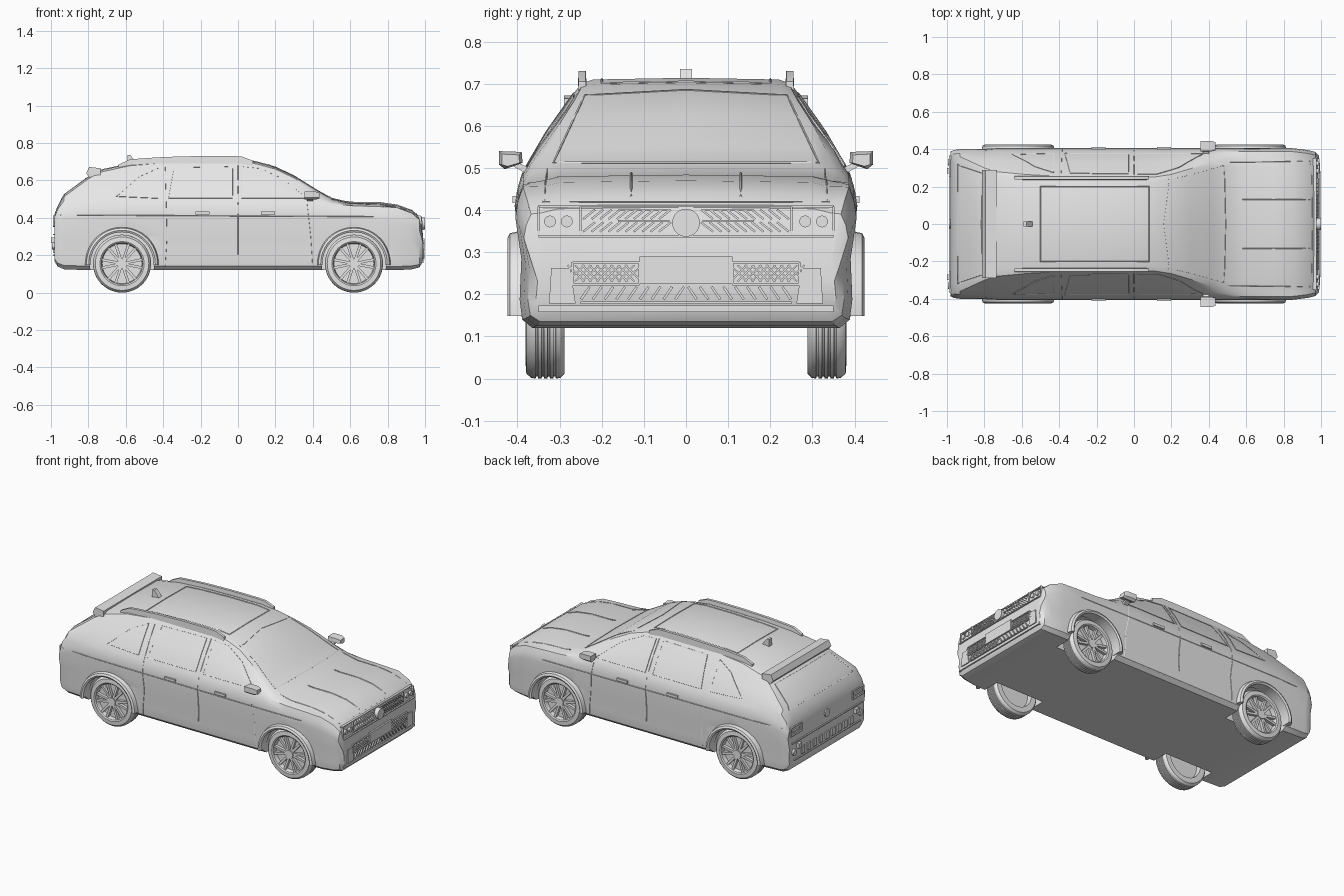
import bpy, bmesh, math
from mathutils import Vector, Matrix
from mathutils.bvhtree import BVHTree

if "Cube" in bpy.data.objects:
    bpy.data.objects.remove(bpy.data.objects["Cube"])

grey = bpy.data.materials.new("plain_grey")
grey.use_nodes = True
grey.diffuse_color = (0.8, 0.8, 0.8, 1)
grey.node_tree.nodes["Principled BSDF"].inputs["Base Color"].default_value = (0.8, 0.8, 0.8, 1)
parts = []


def add_object(name, mesh):
    obj = bpy.data.objects.new(name, mesh)
    bpy.context.scene.collection.objects.link(obj)
    mesh.materials.clear()
    mesh.materials.append(grey)
    parts.append(obj)
    return obj


def from_bmesh(name, bm):
    bmesh.ops.recalc_face_normals(bm, faces=bm.faces)
    mesh = bpy.data.meshes.new(name)
    bm.to_mesh(mesh)
    bm.free()
    return add_object(name, mesh)


def loft(name, rings, closed=False):
    """Skin a list of equal rings; cap the ends unless the loft is closed."""
    bm = bmesh.new()
    rows = [[bm.verts.new(p) for p in ring] for ring in rings]
    n = len(rows[0])
    pairs = list(zip(rows, rows[1:])) + ([(rows[-1], rows[0])] if closed else [])
    for a, b in pairs:
        for i in range(n):
            j = (i + 1) % n
            bm.faces.new((a[i], a[j], b[j], b[i]))
    if not closed:
        bm.faces.new(rows[0])
        bm.faces.new(rows[-1])
    return from_bmesh(name, bm)


def boxes(name, specs):
    """Each spec is (centre, size) or (centre, size, roll about x)."""
    bm = bmesh.new()
    for centre, size, *roll in specs:
        turn = Matrix.Rotation(roll[0] if roll else 0, 4, 'X')
        bmesh.ops.create_cube(bm, size=1, matrix=Matrix.Translation(centre) @ turn @ Matrix.Diagonal((*size, 1)))
    return from_bmesh(name, bm)


def cylinder(name, centre, radius, depth, axis, sides=32):
    bm = bmesh.new()
    turn = Matrix.Rotation(math.pi / 2, 4, 'Y' if axis == 'X' else 'X')
    bmesh.ops.create_cone(bm, cap_ends=True, segments=sides, radius1=radius, radius2=radius,
                          depth=depth, matrix=Matrix.Translation(centre) @ turn)
    return from_bmesh(name, bm)


# Body shell: x, floor, half width, belt height, top height, top half width
stations = [
    (-.982, .17, .385, .40, .415, .36), (-.965, .14, .395, .44, .46, .36),
    (-.93, .125, .40, .47, .525, .36), (-.80, .12, .40, .485, .62, .30),
    (-.74, .12, .405, .49, .655, .28), (-.58, .12, .405, .49, .69, .265),
    (-.4, .12, .405, .49, .705, .255), (-.2, .12, .405, .49, .712, .25),
    (0, .12, .405, .49, .712, .25), (.1, .12, .405, .49, .70, .25),
    (.2, .12, .405, .49, .672, .265), (.3, .12, .405, .49, .625, .295),
    (.42, .12, .405, .485, .55, .335), (.5, .12, .405, .475, .505, .35),
    (.6, .12, .405, .465, .482, .35), (.75, .12, .405, .46, .482, .34),
    (.85, .12, .405, .455, .468, .34), (.93, .125, .395, .425, .44, .34),
    (.97, .135, .385, .39, .405, .345), (.988, .165, .365, .30, .315, .34)]
side_profile = [(.9, 0), (.96, .06), (.975, .2), (.965, .49), (1, .78), (.985, .9), (.955, 1)]


def section(x, floor, w, belt, top, wt):
    half = [(0, floor)] + [(w * a, floor + (belt - floor) * f) for a, f in side_profile]
    half += [((w * .955 + wt) / 2 + .006, (belt + top - .012) / 2), (wt, top - .012),
             (wt * .88, top - .002), (0, top + .002)]
    ring = half + [(-y, z) for y, z in reversed(half[1:-1])]
    return [(x, y, z) for y, z in ring]


body = loft("body_shell", [section(*s) for s in stations])
surface = BVHTree.FromPolygons([v.co.copy() for v in body.data.vertices],
                               [list(p.vertices) for p in body.data.polygons])


def project(point, direction):
    d = Vector(direction)
    hit = surface.ray_cast(Vector(point) - d * 3, d)[0]
    return hit if hit else Vector(point)


def seam(name, points, direction, loop=False, thick=.003):
    """A thin line laid on the body, projected along a direction."""
    pts = [Vector(p) for p in points]
    ends = pts[1:] + ([pts[0]] if loop else [])
    path = [a.lerp(b, i / 8) for a, b in zip(pts, ends) for i in range(8)]
    if not loop:
        path.append(pts[-1])
    curve = bpy.data.curves.new(name, 'CURVE')
    curve.dimensions = '3D'
    curve.bevel_depth = thick
    curve.bevel_resolution = 0
    line = curve.splines.new('POLY')
    line.points.add(len(path) - 1)
    for target, p in zip(line.points, path):
        target.co = (*project(p, direction), 1)
    line.use_cyclic_u = loop
    temp = bpy.data.objects.new(name, curve)
    mesh = bpy.data.meshes.new_from_object(temp)
    bpy.data.objects.remove(temp)
    add_object(name, mesh)


# Wheel wells
wheel_x, wheel_r = .62, .155
cutters = []
for x in (-wheel_x, wheel_x):
    for s in (-1, 1):
        c = cylinder("well_cutter", (x, s * .38, wheel_r), .172, .24, 'Y', 40)
        c.hide_render = True
        cutters.append(c)
        mod = body.modifiers.new("well", 'BOOLEAN')
        mod.operation = 'DIFFERENCE'
        mod.solver = 'EXACT'
        mod.object = c
graph = bpy.context.evaluated_depsgraph_get()
cut_mesh = bpy.data.meshes.new_from_object(body.evaluated_get(graph))
body.modifiers.clear()
body.data = cut_mesh
for c in cutters:
    parts.remove(c)
    bpy.data.objects.remove(c)

# Wheels: grooved tyre, dished rim and paired spokes
tyre = [(.288, .11), (.288, .143), (.298, .153)]
for i in range(4):
    g = .312 + i * .014
    tyre += [(g - .003, .155), (g - .002, .150), (g + .002, .150), (g + .003, .155)]
tyre += [(.368, .153), (.379, .143), (.381, .118), (.376, .111), (.345, .105)]
for end, x in (("rear", -wheel_x), ("front", wheel_x)):
    for side, s in (("left", 1), ("right", -1)):
        tag = end + "_" + side
        rings = []
        for i in range(48):
            a = math.tau * i / 48
            rings.append([(x + r * math.cos(a), s * y, wheel_r + r * math.sin(a)) for y, r in tyre])
        loft(tag + "_tyre", rings, closed=True)
        cylinder(tag + "_rim_disc", (x, s * .335, wheel_r), .112, .03, 'Y', 40)
        cylinder(tag + "_hub", (x, s * .36, wheel_r), .026, .032, 'Y', 20)
        bm = bmesh.new()
        for i in range(6):
            for lean in (-.2, .2):
                a = math.tau * i / 6 + lean
                place = (Matrix.Translation((x, s * .362, wheel_r)) @ Matrix.Rotation(a, 4, 'Y')
                         @ Matrix.Translation((.064, 0, 0)) @ Matrix.Diagonal((.095, .018, .014, 1)))
                bmesh.ops.create_cube(bm, size=1, matrix=place)
        from_bmesh(tag + "_spokes", bm)
        # Arch flare
        rings = []
        for i in range(25):
            a = math.radians(-2 + 184 * i / 24)
            rings.append([(x + r * math.cos(a), s * y, wheel_r + r * math.sin(a))
                          for r, y in ((.168, .36), (.168, .418), (.178, .424), (.19, .418), (.203, .36))])
        loft(tag + "_arch_flare", rings)

# Side seams, windows, handles, mirrors and roof rails
windows = {"front_window": [(.02, .505), (.02, .675), (.12, .665), (.24, .61), (.37, .505)],
           "rear_window": [(-.03, .505), (-.03, .675), (-.34, .67), (-.37, .505)],
           "quarter_window": [(-.43, .505), (-.43, .665), (-.53, .62), (-.65, .515)]}
door_lines = {"middle_door_seam": [(0, .14), (0, .68)], "front_door_seam": [(.40, .14), (.39, .3), (.37, .48)],
              "rear_door_seam": [(-.39, .14), (-.38, .3), (-.39, .67)],
              "waist_seam": [(-.95, .415), (.95, .405)], "sill_seam": [(-.42, .14), (.42, .14)]}
for side, s in (("left", 1), ("right", -1)):
    inward = (0, -s, 0)
    for name, pts in windows.items():
        seam(side + "_" + name, [(x, 0, z) for x, z in pts], inward, loop=True)
    for name, pts in door_lines.items():
        seam(side + "_" + name, [(x, 0, z) for x, z in pts], inward, thick=.002)
    boxes(side + "_door_handles", [((x, s * .404, .425), (.075, .016, .016)) for x in (-.19, .16)])
    boxes(side + "_mirror_arm", [((.385, s * .385, .498), (.03, .05, .014), s * .5)])
    loft(side + "_mirror", [[(x, s * y, z) for y, z in
                             ((.388 + e, .512), (.43 - e, .497 + e), (.444 - e, .508), (.444 - e, .54 - e), (.39 + e, .538 - e))]
                            for x, e in ((.355, 0), (.415, 0), (.437, .007))])
    rail = []
    for i in range(13):
        x = -.64 + i * .06
        z = project((x, s * .23, .6), (0, 0, -1)).z
        lift = .008 if i in (0, 12) else .024
        rail.append([(x, s * y, z + h) for y, h in ((.235, -.02), (.257, -.02), (.255, lift), (.238, lift))])
    loft(side + "_roof_rail", rail)
    seam(side + "_hood_crease", [(.58, s * .13, 0), (.94, s * .13, 0)], (0, 0, -1))
    seam(side + "_hood_edge", [(.5, s * .33, 0), (.94, s * .335, 0)], (0, 0, -1), thick=.002)

# Windscreen, rear window, sunroof and hood front edge
seam("windscreen_frame", [(0, y, z) for y, z in ((-.315, .512), (-.24, .672), (0, .685), (.24, .672), (.315, .512))],
     (-1, 0, 0), loop=True)
seam("tailgate_window_frame", [(0, y, z) for y, z in ((-.32, .50), (-.27, .61), (.27, .61), (.32, .50))],
     (1, 0, 0), loop=True)
seam("sunroof_frame", [(-.5, -.2, 0), (.08, -.2, 0), (.08, .2, 0), (-.5, .2, 0)], (0, 0, -1), loop=True)
seam("hood_front_edge", [(0, -.34, .42), (0, .34, .42)], (-1, 0, 0))

# Spoiler and antenna fin
loft("spoiler", [[(x, y, z) for x, z in ((-.735, .62), (-.735, .665), (-.795, .672), (-.812, .638), (-.79, .61))]
                 for y in (-.29, .29)])
loft("antenna_fin", [[(-.59, y, .68), (-.53, y, .68), (-.575, y, .735), (-.59, y, .735)] for y in (-.014, .014)])


def on_end(y, z, w, h, direction, depth=.016, roll=0):
    """Box spec for trim sitting on the nose or the tail."""
    x = project((0, y, z), (-direction, 0, 0)).x
    return ((x, y, z), (depth, w, h), roll)


def frame(y, z, w, h, direction, t=.005):
    return ([on_end(y, z + e * h / 2, w, t, direction) for e in (-1, 1)]
            + [on_end(y + e * w / 2, z, t, h, direction) for e in (-1, 1)])


# Nose trim
nose, lamps = [], []
for s in (-1, 1):
    lamps += frame(s * .30, .373, .1, .07, 1)
    for i in range(10):
        y = s * (.05 + i * .02)
        nose += [on_end(y, z, .005, .036, 1, roll=r * s) for z in (.36, .39) for r in (.9,)]
        if i < 6:
            nose.append(on_end(y, .40, .022, .004, 1))
            nose.append(on_end(y, .375, .022, .004, 1))
    for i in range(9):
        y = s * (.125 + i * .017)
        nose += [on_end(y, .25, .004, .055, 1, roll=r) for r in (-.8, .8)]
        nose.append(on_end(s * (.015 + i * .028), .203, .006, .036, 1, roll=.6 * s))
    nose += frame(s * .19, .25, .16, .052, 1)
    for y in (.283, .323):
        hit = project((0, s * y, .373), (-1, 0, 0))
        cylinder("headlamp_bulb", hit, .014, .022, 'X', 20)
    loft("fog_lamp_surround", [[(x, s * y, z) for y, z in ((.262, .178), (.325, .178), (.32, .262), (.275, .262))]
                               for x in (.97, .994)])
nose += [on_end(0, .41, .7, .005, 1), on_end(0, .338, .5, .005, 1), on_end(0, .18, .5, .005, 1)]
boxes("grille_slats", nose)
boxes("headlamp_frames", lamps)
boxes("number_plate_panel", [on_end(0, .257, .22, .065, 1, .02)])
boxes("bumper_lip", [((.978, 0, .166), (.028, .70, .016))])
cylinder("grille_disc", (.985, 0, .37), .033, .028, 'X', 32)

# Tail trim
tail = []
for s in (-1, 1):
    tail += frame(s * .31, .385, .11, .05, -1) + [on_end(s * .31, .385, .07, .012, -1)]
    boxes("rear_reflector", [((-.988, s * .285, .28), (.024, .03, .03))])
    cylinder("rear_fog_lamp", (-.985, s * .33, .25), .018, .02, 'X', 20)
tail += [on_end(-.24 + i * .06, .235, .03, .045, -1) for i in range(9)]
tail += [on_end(0, .31, .70, .006, -1), on_end(0, .20, .66, .006, -1)]
boxes("tail_trim", tail)
cylinder("tail_disc", (-.982, 0, .375), .024, .014, 'X', 24)

# Smooth shading with sharp edges kept
bpy.ops.object.select_all(action='DESELECT')
for obj in parts:
    obj.select_set(True)
bpy.context.view_layer.objects.active = body
bpy.ops.object.shade_smooth_by_angle(angle=math.radians(32))
